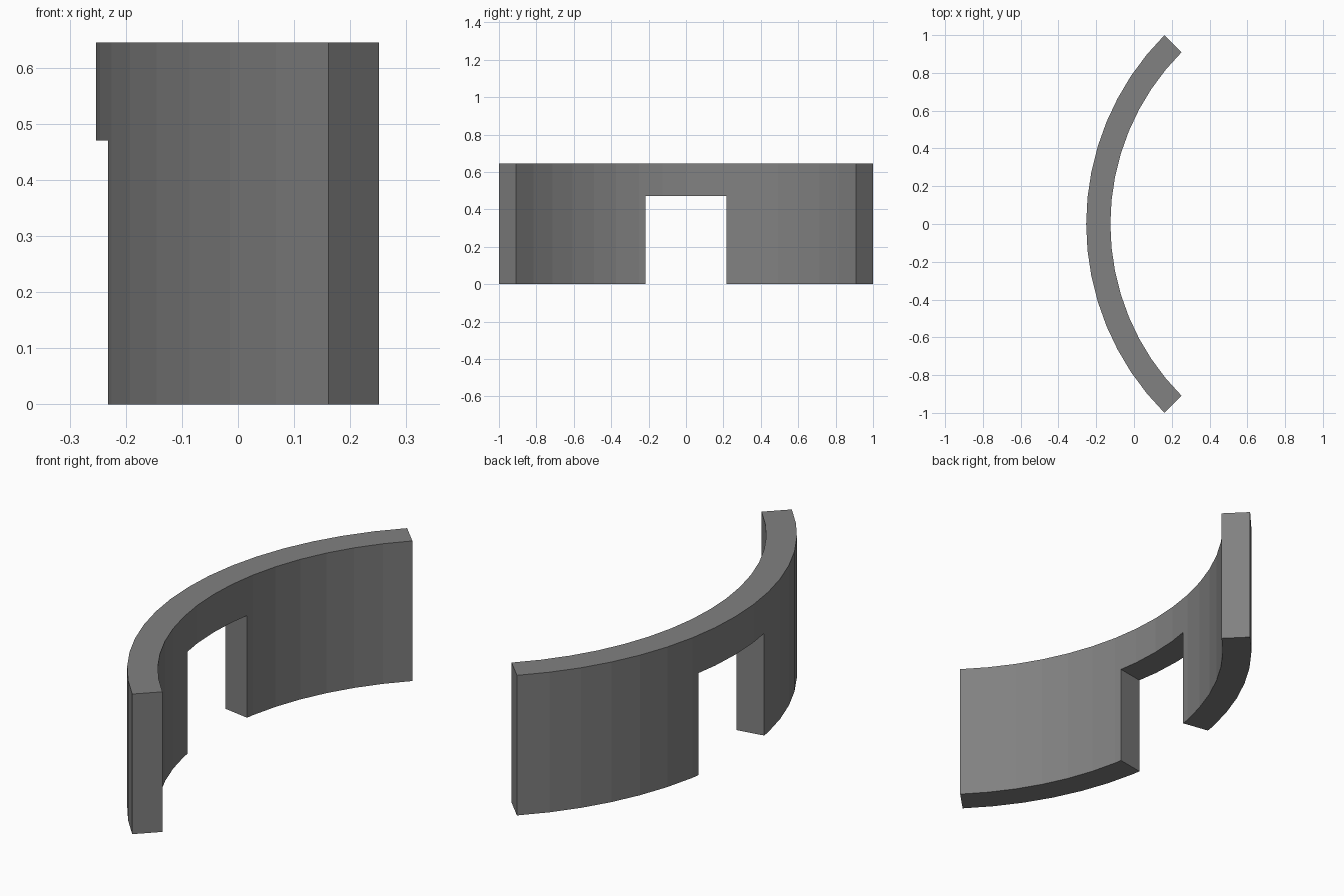
import bpy
import bmesh
from math import sin, cos, radians

cube = bpy.data.objects.get("Cube")
if cube:
    bpy.data.objects.remove(cube)

OUTER, INNER = 1.414, 1.286
CENTRE_X = 1.161
HEIGHT, OPENING_TOP = 0.645, 0.47
STEP = radians(5.625)
OPENING = radians(9.7)

grey = bpy.data.materials.new("mid grey")
grey.use_nodes = True
colour = (0.22, 0.22, 0.22, 1)
grey.diffuse_color = colour
grey.node_tree.nodes["Principled BSDF"].inputs["Base Color"].default_value = colour


def chord_scale(angle):
    """Keep a cut point on the flat facet between two arc stations."""
    middle = (abs(angle) // STEP + 0.5) * STEP
    return cos(STEP / 2) / cos(abs(angle) - middle)


# Arc stations, with the doorway jambs added
stations = [(i * STEP, 1.0) for i in range(-8, 9)]
stations += [(a, chord_scale(a)) for a in (-OPENING, OPENING)]
stations.sort()

bm = bmesh.new()
columns = []
for angle, scale in stations:
    r = OUTER * scale
    x, y = CENTRE_X - r * cos(angle), r * sin(angle)
    columns.append([bm.verts.new((x, y, z)) for z in (0, OPENING_TOP, HEIGHT)])

# Outer skin: a full upper band, and lower panels either side of the doorway
for i in range(len(columns) - 1):
    a, b = columns[i], columns[i + 1]
    middle = (stations[i][0] + stations[i + 1][0]) / 2
    bm.faces.new((a[1], a[2], b[2], b[1]))
    if abs(middle) > OPENING:
        bm.faces.new((a[0], a[1], b[1], b[0]))
bmesh.ops.delete(bm, geom=[v for v in bm.verts if not v.link_faces], context='VERTS')

# Thicken towards the centre of the arc
skin = bmesh.ops.extrude_face_region(bm, geom=bm.faces[:], use_keep_orig=True)
for v in skin["geom"]:
    if isinstance(v, bmesh.types.BMVert):
        v.co.x = CENTRE_X + (v.co.x - CENTRE_X) * INNER / OUTER
        v.co.y *= INNER / OUTER
bmesh.ops.recalc_face_normals(bm, faces=bm.faces[:])

mesh = bpy.data.meshes.new("curved_wall")
bm.to_mesh(mesh)
bm.free()
mesh.materials.append(grey)
wall = bpy.data.objects.new("curved_wall", mesh)
bpy.context.collection.objects.link(wall)
